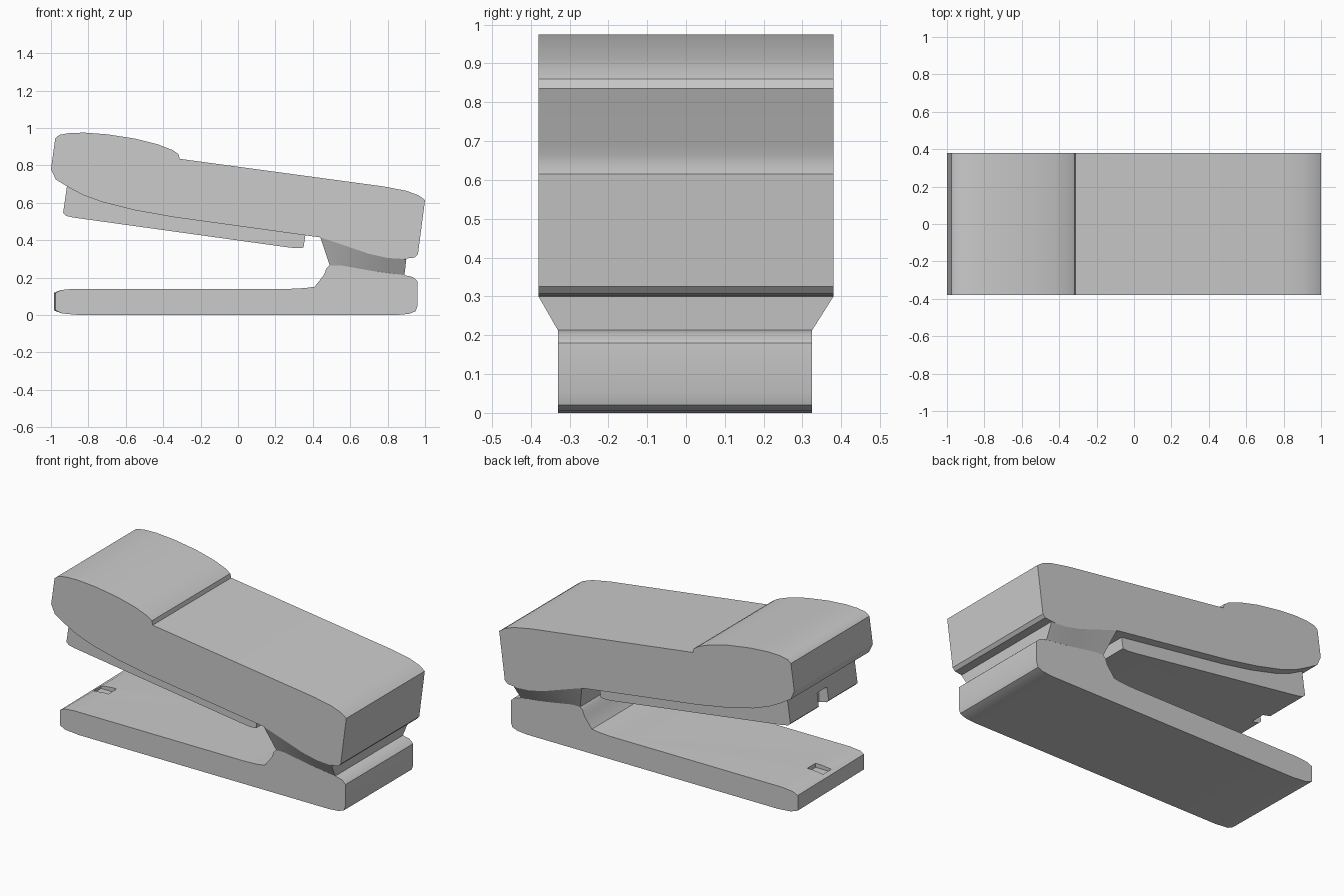
import bpy, bmesh, math

if "Cube" in bpy.data.objects:
    bpy.data.objects.remove(bpy.data.objects["Cube"])


def finish(name, bm, smooth=True):
    bmesh.ops.recalc_face_normals(bm, faces=bm.faces)
    me = bpy.data.meshes.new(name)
    bm.to_mesh(me)
    bm.free()
    ob = bpy.data.objects.new(name, me)
    bpy.context.collection.objects.link(ob)
    if smooth:
        bpy.ops.object.select_all(action='DESELECT')
        ob.select_set(True)
        bpy.context.view_layer.objects.active = ob
        bpy.ops.object.shade_smooth_by_angle(angle=math.radians(32))
    return ob


def prism(name, profile, y0, y1, slant=None):
    """Extrude an x-z profile between y0 and y1."""
    bm = bmesh.new()
    rings = [[bm.verts.new((x, y, z)) for x, z in profile] for y in (y0, y1)]
    n = len(profile)
    for i in range(n):
        j = (i + 1) % n
        bm.faces.new((rings[0][i], rings[0][j], rings[1][j], rings[1][i]))
    for r in rings:
        bm.faces.new(r)
    if slant:
        for v in rings[0]:
            if v.co.x < slant[0]:
                v.co.x += slant[1]
    return finish(name, bm)


def cut_box(target, lo, hi):
    """Subtract an axis-aligned box."""
    bm = bmesh.new()
    bmesh.ops.create_cube(bm, size=1)
    for v in bm.verts:
        v.co = [a + (b - a) * (c + 0.5) for a, b, c in zip(lo, hi, v.co)]
    cutter = finish("cutter", bm, smooth=False)
    cutter.hide_render = True
    mod = target.modifiers.new("cut", 'BOOLEAN')
    mod.operation, mod.solver, mod.object = 'DIFFERENCE', 'EXACT', cutter
    bpy.context.view_layer.objects.active = target
    bpy.ops.object.modifier_apply(modifier=mod.name)
    bpy.data.objects.remove(cutter)


# Base with raised rear hump and staple-forming recess
base = prism("base", [
    (-0.985, 0.025), (-0.985, 0.118), (-0.95, 0.133), (-0.88, 0.14),
    (0.28, 0.14), (0.36, 0.144), (0.41, 0.151), (0.46, 0.215),
    (0.473, 0.25), (0.49, 0.266), (0.55, 0.265), (0.72, 0.235),
    (0.89, 0.213), (0.935, 0.203), (0.96, 0.18), (0.96, 0.05),
    (0.95, 0.02), (0.915, 0.006), (0.85, 0), (-0.85, 0), (-0.94, 0.008)],
    -0.33, 0.325, slant=(-0.98, 0.01))
cut_box(base, (-0.955, -0.04, 0.115), (-0.85, 0.04, 0.2))

# Upper handle with bulged nose
prism("handle", [
    (-0.975, 0.725), (-1.0, 0.78), (-0.977, 0.945), (-0.955, 0.963),
    (-0.9, 0.973), (-0.82, 0.975), (-0.7, 0.966), (-0.55, 0.943),
    (-0.43, 0.913), (-0.35, 0.882), (-0.318, 0.86), (-0.312, 0.835),
    (0.78, 0.687), (0.9, 0.664), (0.965, 0.64), (1.0, 0.615),
    (0.962, 0.325), (0.945, 0.307), (0.88, 0.3), (0.8, 0.305),
    (0.7, 0.327), (0.56, 0.375), (0.44, 0.415), (-0.35, 0.524),
    (-0.55, 0.56), (-0.72, 0.602), (-0.83, 0.642), (-0.91, 0.685)],
    -0.38, 0.38)

# Staple magazine with exit notch
magazine = prism("magazine", [
    (-0.91, 0.72), (-0.935, 0.545), (-0.92, 0.53), (-0.88, 0.521),
    (0.25, 0.364), (0.31, 0.357), (0.35, 0.36), (0.367, 0.47)],
    -0.325, 0.325)
cut_box(magazine, (-1.0, -0.045, 0.4), (-0.87, 0.05, 0.625))

# Tapered hinge neck lofted between hump and handle
upper = [(0.44, 0.415), (0.56, 0.375), (0.7, 0.327), (0.8, 0.305), (0.9, 0.3)]
lower = [(0.49, 0.266), (0.55, 0.265), (0.72, 0.235), (0.8, 0.225), (0.89, 0.213)]
bm = bmesh.new()
rails = [[bm.verts.new((x, y, z)) for x, z in pts] for pts, y in
         ((upper, -0.38), (upper, 0.38), (lower, 0.325), (lower, -0.33))]
for k in range(4):
    a, b = rails[k], rails[(k + 1) % 4]
    for i in range(len(upper) - 1):
        bm.faces.new((a[i], a[i + 1], b[i + 1], b[i]))
for i in (0, -1):
    bm.faces.new([r[i] for r in rails])
finish("hinge_neck", bm)
